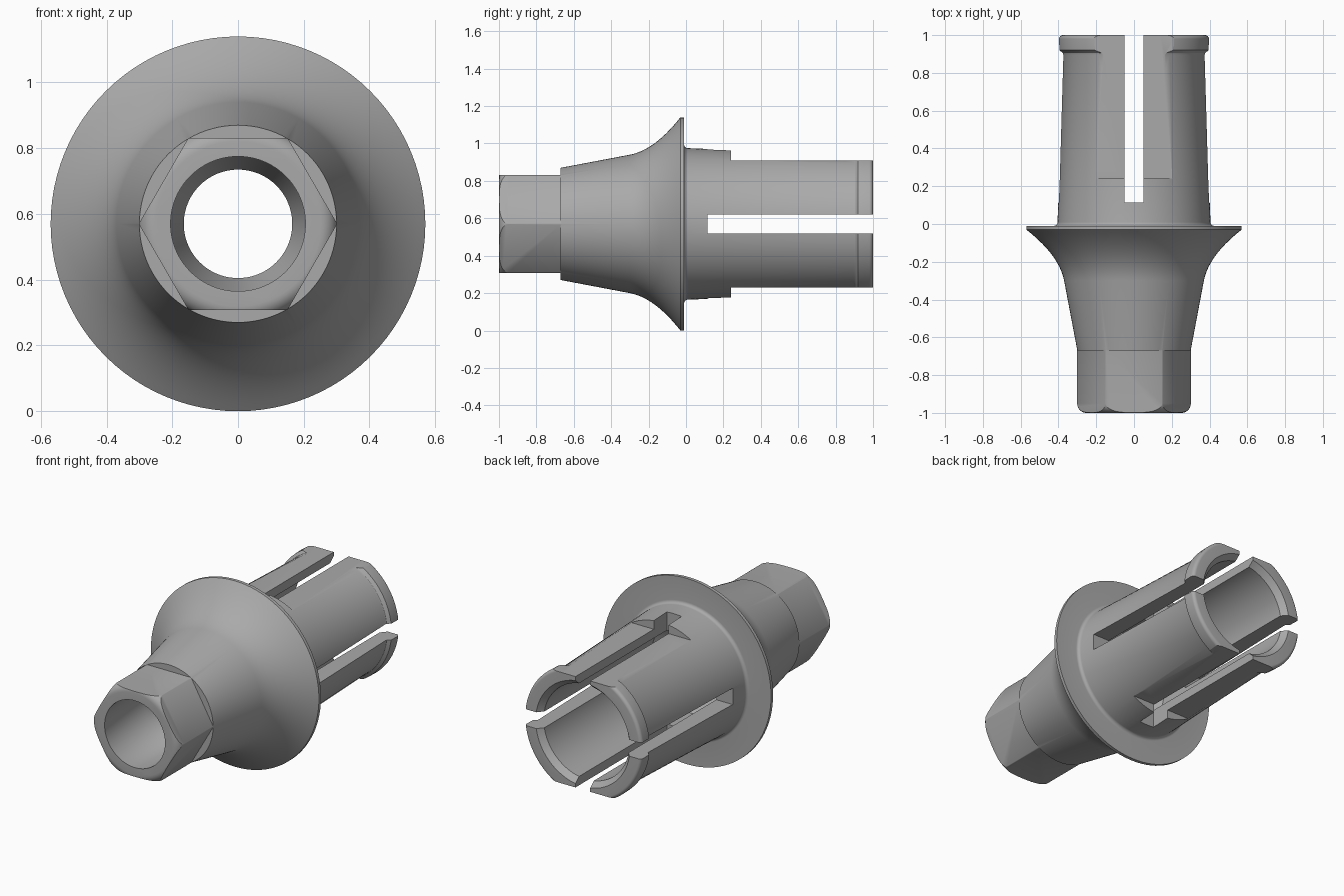
import bpy, bmesh
from math import radians, sin, cos, pi
from mathutils import Matrix

AXIS_Z = 0.57
SEG = 96

if "Cube" in bpy.data.objects:
    bpy.data.objects.remove(bpy.data.objects["Cube"])

metal = bpy.data.materials.new("grey metal")
metal.use_nodes = True
grey = (0.4, 0.4, 0.4, 1)
metal.diffuse_color = grey
metal.node_tree.nodes["Principled BSDF"].inputs["Base Color"].default_value = grey


def make_object(name, bm):
    bmesh.ops.recalc_face_normals(bm, faces=bm.faces)
    mesh = bpy.data.meshes.new(name)
    bm.to_mesh(mesh)
    bm.free()
    mesh.materials.append(metal)
    obj = bpy.data.objects.new(name, mesh)
    bpy.context.collection.objects.link(obj)
    return obj


def lathe(name, profile, sides=SEG, start=0.0):
    """Closed solid from (y, radius) pairs turned about the long axis."""
    bm = bmesh.new()
    rings = []
    for y, r in profile:
        angles = [start + 2 * pi * i / sides for i in range(sides)]
        rings.append([bm.verts.new((r * cos(a), y, AXIS_Z + r * sin(a))) for a in angles])
    for a, b in zip(rings, rings[1:]):
        for i in range(sides):
            j = (i + 1) % sides
            bm.faces.new((a[i], a[j], b[j], b[i]))
    bm.faces.new(rings[0])
    bm.faces.new(rings[-1])
    return make_object(name, bm)


def box(name, x, y, z):
    bm = bmesh.new()
    size = [hi - lo for lo, hi in (x, y, z)]
    mid = [(hi + lo) / 2 for lo, hi in (x, y, z)]
    bmesh.ops.create_cube(bm, size=1, matrix=Matrix.Translation(mid) @ Matrix.Diagonal((*size, 1)))
    return make_object(name, bm)


def combine(target, tool, operation):
    mod = target.modifiers.new(operation.lower(), 'BOOLEAN')
    mod.operation, mod.object, mod.solver = operation, tool, 'EXACT'
    bpy.context.view_layer.objects.active = target
    bpy.ops.object.modifier_apply(modifier=mod.name)
    bpy.data.objects.remove(tool)


def arc(cy, cr, radius, a0, a1, steps=6):
    angles = [radians(a0 + (a1 - a0) * i / steps) for i in range(steps + 1)]
    return [(cy + radius * cos(a), cr + radius * sin(a)) for a in angles]


def curve(p, q, r, steps=14):
    ts = [i / steps for i in range(steps + 1)]
    return [tuple((1 - t) ** 2 * a + 2 * t * (1 - t) * b + t * t * c
                  for a, b, c in zip(p, q, r)) for t in ts]


# Tapered neck, flared flange and long sleeve with a raised lip
profile = [(-0.67, 0.30)]
profile += curve((-0.3, 0.37), (-0.166, 0.396), (-0.03, 0.57))
profile += [(-0.01, 0.57)]
profile += arc(0.01, 0.425, 0.02, 180, 270)
profile += [(0.24, 0.396), (0.895, 0.377), (0.905, 0.38), (0.92, 0.398)]
profile += arc(0.98, 0.38, 0.02, 90, 0)
body = lathe("abutment_body", profile)

# Hexagonal drive with a rounded front end
hexagon = lathe("hex_prism", [(-1.0, 0.302), (-0.6, 0.302)], sides=6)
rounding = lathe("hex_rounding", arc(-0.95, 0.251, 0.05, 180, 90, 8) + [(-0.5, 0.301)])
combine(hexagon, rounding, 'INTERSECT')
combine(body, hexagon, 'UNION')

# Stepped bore: front socket, narrow seat and wide sleeve
combine(body, lathe("bore_cutter", [
    (-1.1, 0.205), (-0.62, 0.205), (-0.55, 0.165), (-0.2, 0.165),
    (-0.08, 0.29), (0.965, 0.29), (1.0, 0.32), (1.1, 0.32)]), 'DIFFERENCE')

# Flats on the upper and lower sides of the sleeve
for side in (-1, 1):
    limits = sorted((AXIS_Z + side * 0.34, AXIS_Z + side * 0.6))
    combine(body, box("flat_cutter", (-0.5, 0.5), (0.24, 1.2), limits), 'DIFFERENCE')

# Crossed slots that divide the sleeve into four fingers
combine(body, box("upright_slot", (-0.05, 0.05), (0.115, 1.2),
                  (AXIS_Z - 0.6, AXIS_Z + 0.6)), 'DIFFERENCE')
combine(body, box("level_slot", (-0.6, 0.6), (0.115, 1.2),
                  (AXIS_Z - 0.05, AXIS_Z + 0.05)), 'DIFFERENCE')

bpy.ops.object.select_all(action='DESELECT')
body.select_set(True)
bpy.context.view_layer.objects.active = body
bpy.ops.object.shade_smooth_by_angle(angle=radians(30))
